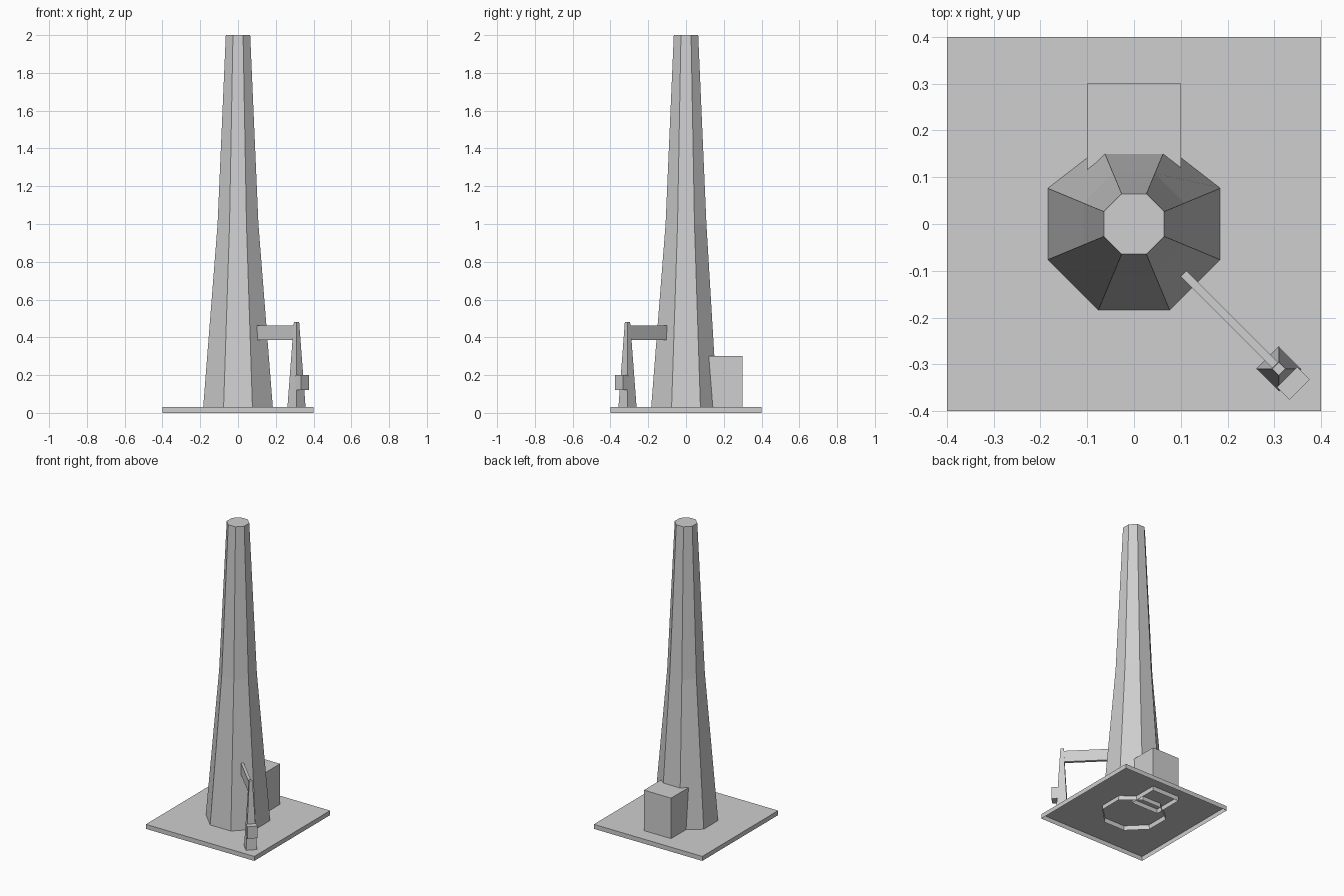
import bpy
from math import cos, sin, pi, radians
from mathutils import Matrix, Vector

cube = bpy.data.objects.get("Cube")
if cube:
    bpy.data.objects.remove(cube, do_unlink=True)

# One plain grey for the whole model
grey = bpy.data.materials.new("light_grey")
grey.use_nodes = True
colour = (0.62, 0.62, 0.62, 1)
grey.diffuse_color = colour
grey.node_tree.nodes["Principled BSDF"].inputs["Base Color"].default_value = colour


def loft(name, rings, angle=0, bottom=True):
    """Join equal rings of points from low to high, cap the top, optionally the bottom."""
    n = len(rings[0])
    turn = Matrix.Rotation(angle, 3, "Z")
    verts = [turn @ Vector(p) for ring in rings for p in ring]
    faces = [(k * n + i, k * n + (i + 1) % n, (k + 1) * n + (i + 1) % n, (k + 1) * n + i)
             for k in range(len(rings) - 1) for i in range(n)]
    faces.append(range((len(rings) - 1) * n, len(rings) * n))
    if bottom:
        faces.append(range(n - 1, -1, -1))
    mesh = bpy.data.meshes.new(name)
    mesh.from_pydata(verts, [], [tuple(f) for f in faces])
    mesh.materials.append(grey)
    obj = bpy.data.objects.new(name, mesh)
    bpy.context.scene.collection.objects.link(obj)
    return obj


def rect(x0, x1, y0, y1, z):
    return [(x0, y0, z), (x1, y0, z), (x1, y1, z), (x0, y1, z)]


def box(name, x, y, z, **options):
    return loft(name, [rect(*x, *y, h) for h in z], **options)


def octagon(radius, z):
    return [(radius * cos(pi / 8 + i * pi / 4), radius * sin(pi / 8 + i * pi / 4), z)
            for i in range(8)]


# Base plate, open underneath
box("base_plate", (-0.4, 0.4), (-0.4, 0.4), (0, 0.03), bottom=False)

# Tapered eight-sided tower with its back foot pulled in a little
foot = [(x * 0.9, 0.168, z) if y > 0.15 else (x, y, z) for x, y, z in octagon(0.202, 0)]
loft("tower", [foot, octagon(0.117, 1), octagon(0.07, 2)], bottom=False)

# Block behind the tower
box("back_block", (-0.1, 0.1), (0.1, 0.3), (0, 0.3), bottom=False)

# Diagonal side support, laid out along +x and turned to the front left corner
diagonal = radians(-45)
CENTRE = 0.438


def post_ring(half, z):
    return rect(CENTRE - half, CENTRE + half, -half, half, z)


loft("side_post", [post_ring(0.034, 0.03), post_ring(0.01, 0.48)], angle=diagonal)
box("post_box", (0.463, 0.501), (-0.031, 0.031), (0.12, 0.2), angle=diagonal)
box("connecting_arm", (0.14, CENTRE), (-0.009, 0.009), (0.387, 0.463), angle=diagonal)
